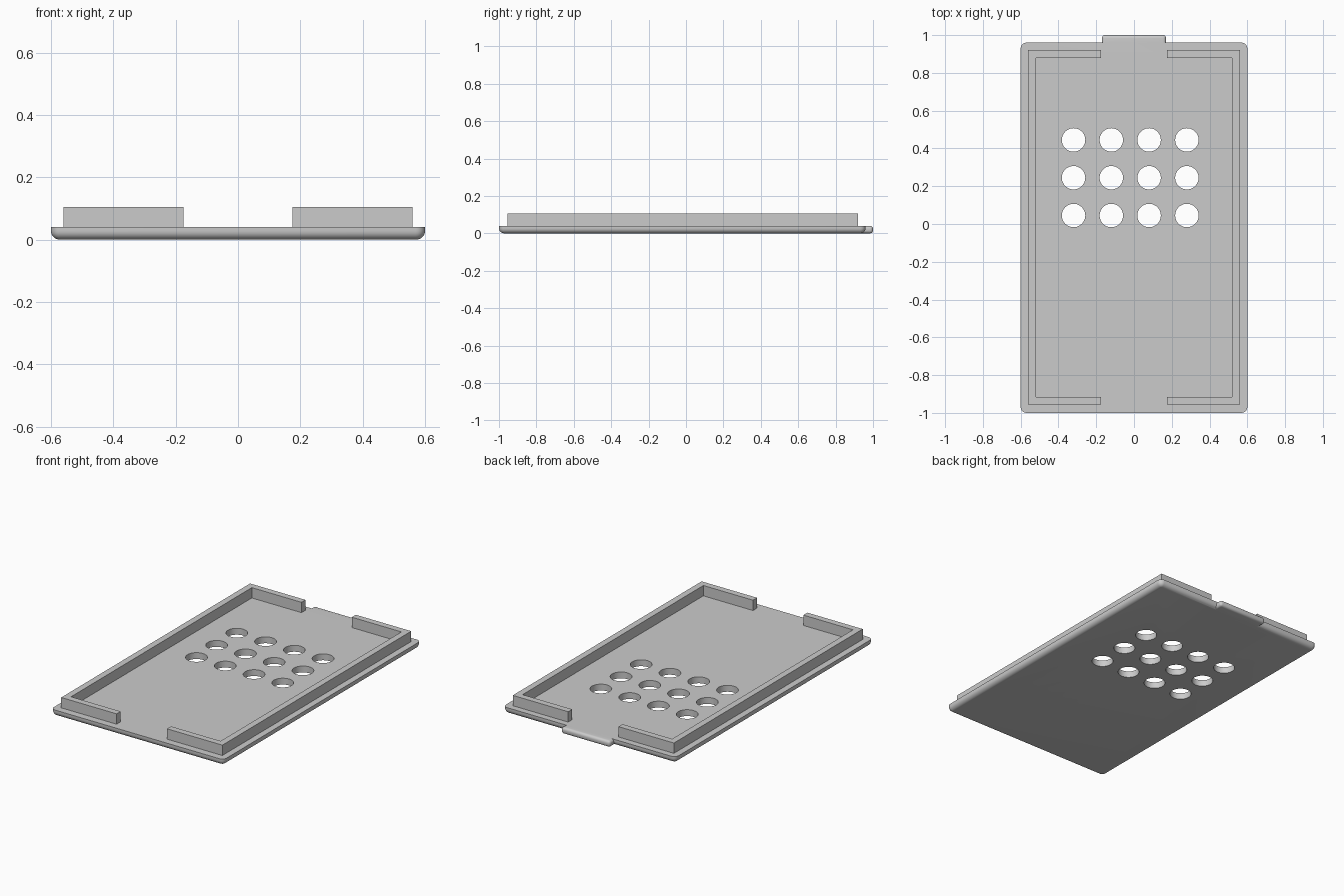
import bpy
import bmesh
import math
from mathutils import Matrix, Vector

cube = bpy.data.objects.get("Cube")
if cube:
    bpy.data.objects.remove(cube, do_unlink=True)

grey = bpy.data.materials.new("light grey plastic")
grey.use_nodes = True
color = (0.6, 0.6, 0.6, 1)
grey.diffuse_color = color
grey.node_tree.nodes["Principled BSDF"].inputs["Base Color"].default_value = color

TOP = 0.04        # upper face of the plate
WALL_TOP = 0.105


def finish(name, bm):
    bmesh.ops.recalc_face_normals(bm, faces=bm.faces)
    mesh = bpy.data.meshes.new(name)
    bm.to_mesh(mesh)
    bm.free()
    mesh.materials.append(grey)
    obj = bpy.data.objects.new(name, mesh)
    bpy.context.collection.objects.link(obj)
    return obj


def box(bm, low, high):
    low, high = Vector(low), Vector(high)
    place = Matrix.Translation((low + high) / 2) @ Matrix.Diagonal((high - low).to_4d())
    bmesh.ops.create_cube(bm, size=1, matrix=place)


def bevel(bm, rule, radius, segments):
    edges = [e for e in bm.edges if rule(*(v.co for v in e.verts))]
    bmesh.ops.bevel(bm, geom=edges, offset=radius, segments=segments,
                    profile=0.5, affect='EDGES')


def boolean(target, other, operation):
    mod = target.modifiers.new(operation.lower(), 'BOOLEAN')
    mod.operation, mod.solver, mod.object = operation, 'EXACT', other
    bpy.context.view_layer.objects.active = target
    bpy.ops.object.modifier_apply(modifier=mod.name)
    bpy.data.objects.remove(other, do_unlink=True)


# Base plate: rounded corners, rounded lower rim, sharp upper rim
bm = bmesh.new()
box(bm, (-0.6, -1, 0), (0.6, 0.96, TOP))
bevel(bm, lambda a, b: abs(a.z - b.z) > 0.01, 0.03, 6)
bevel(bm, lambda a, b: a.z < 0.001 and b.z < 0.001, 0.028, 6)
plate = finish("base_plate", bm)

# Latch tab: rounded on every free edge
bm = bmesh.new()
box(bm, (-0.17, 0.9, 0), (0.17, 1, TOP))
bevel(bm, lambda a, b: max(a.y, b.y) > 0.95, 0.016, 5)
boolean(plate, finish("latch_tab", bm), 'UNION')

# Vent holes in a regular grid
bm = bmesh.new()
for column in range(4):
    for row in range(3):
        centre = (-0.32 + 0.2 * column, 0.045 + 0.2 * row, 0)
        bmesh.ops.create_cone(bm, cap_ends=True, segments=48, radius1=0.062,
                              radius2=0.062, depth=0.3,
                              matrix=Matrix.Translation(centre))
cutter = finish("vent_cutter", bm)
cutter.hide_render = True
boolean(plate, cutter, 'DIFFERENCE')

bpy.ops.object.select_all(action='DESELECT')
plate.select_set(True)
bpy.context.view_layer.objects.active = plate
bpy.ops.object.shade_smooth_by_angle(angle=math.radians(35))

# Raised C-shaped walls, one on each side
for side, label in ((1, "left"), (-1, "right")):
    outline = [(0.56, -0.955), (0.56, 0.92), (0.175, 0.92), (0.175, 0.88),
               (0.52, 0.88), (0.52, -0.915), (0.175, -0.915), (0.175, -0.955)]
    bm = bmesh.new()
    face = bm.faces.new([bm.verts.new((side * x, y, TOP)) for x, y in outline])
    walls = bmesh.ops.extrude_face_region(bm, geom=[face])
    bmesh.ops.translate(bm, vec=(0, 0, WALL_TOP - TOP),
                        verts=[v for v in walls["geom"] if isinstance(v, bmesh.types.BMVert)])
    finish(label + "_rim_wall", bm)
